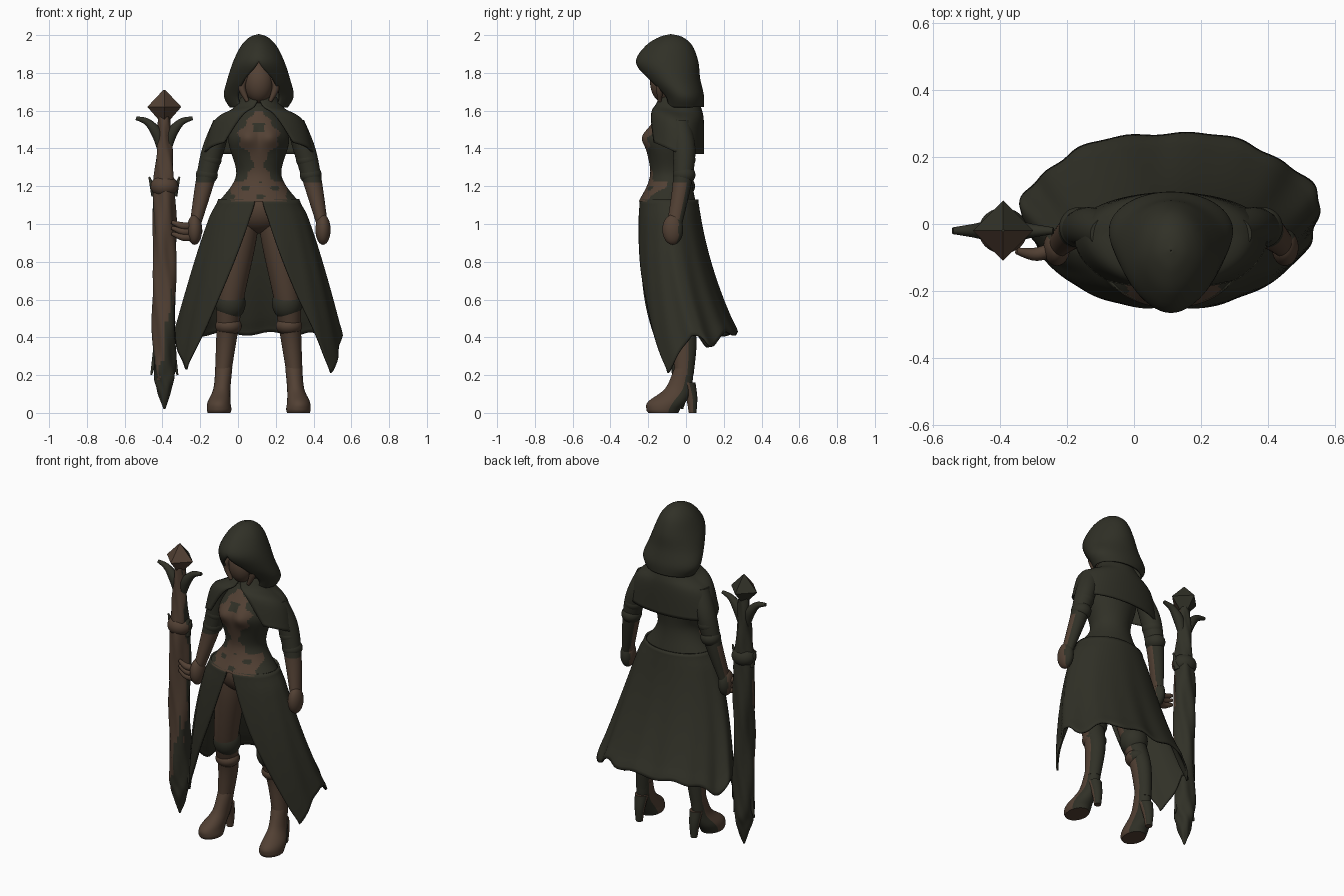
import bpy, bmesh, math
from math import sin, cos, pi, exp, radians
from mathutils import Vector

if "Cube" in bpy.data.objects:
    bpy.data.objects.remove(bpy.data.objects["Cube"])

FIGURE_X = 0.11
STAFF_X = -0.39
STAFF_Y = -0.02


def material(name, red, green, blue):
    mat = bpy.data.materials.new(name)
    mat.use_nodes = True
    colour = (red, green, blue, 1)
    mat.diffuse_color = colour
    mat.node_tree.nodes["Principled BSDF"].inputs["Base Color"].default_value = colour
    return mat


OLIVE = material("dark_olive", 0.03, 0.03, 0.02)
BROWN = material("leather_brown", 0.085, 0.052, 0.034)


# Colour rules: true means brown
def all_olive(centre, normal):
    return False


def brown_front(centre, normal):
    return normal.y < 0.25


def bare_forearm(centre, normal):
    return centre.z < 1.23 and normal.y < 0.45


def ring(z, wide, deep=None, x=0, y=0, gap=0):
    """One elliptical cross-section; gap is the open half angle at the front."""
    return z, wide, deep or wide, x, y, gap


def resample(points, steps):
    """Smooth curve through the given points."""
    points = [points[0], *points, points[-1]]
    fine = []
    for before, start, end, after in zip(points, points[1:], points[2:], points[3:]):
        for k in range(steps):
            t = k / steps
            fine.append([b + t / 2 * (c - a + t * (2 * a - 5 * b + 4 * c - d + t * (3 * (b - c) + d - a)))
                         for a, b, c, d in zip(before, start, end, after)])
    return fine + [list(points[-1])]


def activate(obj):
    bpy.ops.object.select_all(action="DESELECT")
    obj.select_set(True)
    bpy.context.view_layer.objects.active = obj


def smooth(obj):
    activate(obj)
    bpy.ops.object.shade_smooth_by_angle(angle=radians(45))


def loft(name, rings, rule=all_olive, side=1, middle=FIGURE_X, sides=36, steps=6, warp=None, thickness=0):
    """Skin a stack of rings; thickness leaves it open as cloth."""
    bm = bmesh.new()
    rows = resample(rings, steps)
    loops = []
    for j, (z, wide, deep, x, y, gap) in enumerate(rows):
        gap = radians(max(gap, 0))
        loop = []
        for i in range(sides + 1):
            angle = gap + 2 * (pi - gap) * i / sides
            point = Vector((x + wide * sin(angle), y - deep * cos(angle), z))
            if warp:
                point = warp(point, angle, j / (len(rows) - 1))
            loop.append(bm.verts.new((middle + side * point.x, point.y, point.z)))
        loops.append(loop)
    for upper, lower in zip(loops, loops[1:]):
        for i in range(sides):
            bm.faces.new((upper[i], upper[i + 1], lower[i + 1], lower[i]))
    if not thickness:
        bm.faces.new(loops[0][:-1])
        bm.faces.new(loops[-1][:-1])
    bmesh.ops.remove_doubles(bm, verts=bm.verts, dist=0.0004)
    bmesh.ops.recalc_face_normals(bm, faces=bm.faces)
    for face in bm.faces:
        face.material_index = int(rule(face.calc_center_median(), face.normal))
    mesh = bpy.data.meshes.new(name)
    bm.to_mesh(mesh)
    bm.free()
    mesh.materials.append(OLIVE)
    mesh.materials.append(BROWN)
    obj = bpy.data.objects.new(name, mesh)
    bpy.context.collection.objects.link(obj)
    smooth(obj)
    if thickness:
        solid = obj.modifiers.new("thickness", "SOLIDIFY")
        solid.thickness = thickness
        solid.offset = 0


def ball(name, centre, radii, rule=all_olive, side=1, middle=FIGURE_X):
    """Ellipsoid made of rings."""
    x, y, z = centre
    wide, deep, tall = radii
    turns = [pi * (k + 0.1) / 12.2 for k in range(13)]
    rings = [ring(z + tall * cos(a), wide * sin(a), deep * sin(a), x, y) for a in turns]
    loft(name, rings, rule, side, middle, steps=2)


def strand(name, points, mat):
    """Tapered round strand through points (x, y, z, radius)."""
    curve = bpy.data.curves.new(name, "CURVE")
    curve.dimensions = "3D"
    curve.bevel_depth = 1
    curve.bevel_resolution = 3
    curve.use_fill_caps = True
    curve.materials.append(mat)
    fine = resample(points, 6)
    spline = curve.splines.new("POLY")
    spline.points.add(len(fine) - 1)
    for target, (x, y, z, radius) in zip(spline.points, fine):
        target.co = (x, y, z, 1)
        target.radius = radius
    obj = bpy.data.objects.new(name, curve)
    bpy.context.collection.objects.link(obj)
    activate(obj)
    bpy.ops.object.convert(target="MESH")
    smooth(bpy.context.object)


# Hood, narrowed to a peak at the front and open around the face
def peak(point, angle, t):
    point.x *= 1 - 0.3 * (1 - t) * max(cos(angle), 0) ** 2
    return point


loft("hood", [ring(2, 0.001, y=-0.08), ring(1.985, 0.045, 0.06, y=-0.08), ring(1.94, 0.09, 0.12, y=-0.09),
              ring(1.86, 0.13, 0.16, y=-0.1), ring(1.77, 0.16, 0.14, y=-0.07, gap=28),
              ring(1.68, 0.18, 0.11, y=-0.02, gap=38), ring(1.62, 0.15, 0.1, y=-0.01, gap=38)],
     warp=peak, thickness=0.01, sides=48)

# Face, hair and neck
ball("face", (0, -0.11, 1.75), (0.08, 0.08, 0.11), brown_front)
loft("neck", [ring(1.7, 0.05, y=-0.06), ring(1.55, 0.08, y=-0.05)])
for side in (-1, 1):
    strand("hair_lock", [(FIGURE_X + side * 0.05, -0.15, 1.8, 0.01), (FIGURE_X + side * 0.09, -0.14, 1.73, 0.02),
                         (FIGURE_X + side * 0.06, -0.14, 1.65, 0.01)], BROWN)


# Shoulder cape, parted over the chest
def raise_hem(point, angle, t):
    front = max(cos(angle), 0)
    point.z += 0.08 * t * front
    point.y -= 0.06 * t * front
    return point


loft("shoulder_cape", [ring(1.67, 0.09, y=-0.04), ring(1.6, 0.14, 0.11, y=-0.03, gap=8),
                       ring(1.53, 0.24, 0.12, y=-0.03, gap=20), ring(1.37, 0.285, 0.12, y=-0.03, gap=40)],
     warp=raise_hem, thickness=0.01, sides=56)


# Bodice with a leather front panel and a mottled belt
def bodice(centre, normal):
    across = abs(centre.x - FIGURE_X)
    if normal.y > -0.15 or centre.z > 1.6:
        return False
    if centre.z < 1.23:
        return across < 0.15 and sin(centre.x * 40) * sin(centre.z * 70) < 0.6
    notch = across < 0.03 and abs(centre.z - 1.51) < 0.02
    panel = 0.07 + 0.04 * cos((centre.z - 1.46) * 22) + 0.01 * sin(centre.z * 90)
    return across < panel and not notch


def chest(point, angle, t):
    near = (abs(point.x) - 0.07) ** 2 + (point.z - 1.46) ** 2
    point.y -= 0.035 * exp(-near * 300) * max(cos(angle), 0)
    return point


loft("torso", [ring(1.62, 0.07, y=-0.05), ring(1.46, 0.16, 0.13, y=-0.08), ring(1.26, 0.12, 0.11, y=-0.08),
               ring(1.12, 0.21, 0.15, y=-0.1)], bodice, sides=96, steps=20, warp=chest)
ball("hips", (0, -0.09, 1.08), (0.18, 0.13, 0.13), brown_front)


# Long folded skirt, split at the front with trailing points
def skirt_ring(t):
    return ring(1.13 - t, 0.21 + 0.23 * t ** 0.8, 0.15 + 0.09 * t, y=0.12 * t ** 2 - 0.09, gap=5 + 54 * t)


def drape(point, angle, t):
    back = (1 - cos(angle)) / 2
    rise = 0.2 * min(1, max(0, back - 0.25) * 4)
    corner = 0.07 * exp(-((back - 0.7) * 10) ** 2)
    point.z = 1.13 - t * (0.91 - rise + corner - 0.01 * sin(angle * 11))
    fold = 1 + t * (0.02 * sin(angle * 7 + 1) + 0.01 * sin(angle * 17))
    return Vector((point.x * fold, point.y * fold, point.z))


loft("skirt", [skirt_ring(k / 9) for k in range(10)], warp=drape, thickness=0.01, sides=110, steps=4)

# Mirrored legs, boots, arms and hands
for side, label in ((-1, "right_"), (1, "left_")):
    loft(label + "leg", [ring(1.1, 0.09, y=-0.09, x=0.08), ring(0.9, 0.085, x=0.1, y=-0.09),
                         ring(0.6, 0.07, x=0.15, y=-0.06), ring(0.4, 0.055, 0.065, x=0.17, y=-0.01),
                         ring(0.2, 0.042, 0.05, x=0.19, y=-0.01)], brown_front, side)
    ball(label + "knee_cuff", (0.15, -0.05, 0.58), (0.08, 0.08, 0.09), side=side)
    ball(label + "boot_cuff", (0.16, -0.03, 0.46), (0.07, 0.07, 0.05), brown_front, side)
    loft(label + "boot", [ring(0.24, 0.045, 0.05, x=0.185, y=-0.01), ring(0.13, 0.045, 0.07, x=0.195, y=-0.04),
                          ring(0.06, 0.06, 0.1, x=0.21, y=-0.1), ring(0.02, 0.065, 0.09, x=0.21, y=-0.12),
                          ring(0, 0.06, 0.08, x=0.21, y=-0.12)], brown_front, side)
    loft(label + "boot_heel", [ring(0.16, 0.04, x=0.19, y=0.01), ring(0.08, 0.03, x=0.19, y=0.03),
                               ring(0, 0.02, x=0.19, y=0.035)], brown_front, side)
    loft(label + "arm", [ring(1.55, 0.05, x=0.19, y=-0.03), ring(1.4, 0.06, x=0.24, y=-0.01),
                         ring(1.22, 0.05, x=0.285, y=-0.02), ring(1, 0.03, 0.04, x=0.335, y=-0.06)],
         bare_forearm, side)
    for z, x in ((1.34, 0.255), (1.26, 0.275)):
        ball(label + "sleeve_fold", (x, -0.01, z), (0.058, 0.06, 0.05), side=side)
    ball(label + "hand", (0.34, -0.07, 0.97), (0.04, 0.055, 0.08), bare_forearm, side)

# Fingers around the staff, and the thumb
for z in (0.93, 0.96, 0.99):
    strand("finger", [(-0.23, -0.07, z, 0.02), (-0.29, -0.09, z, 0.02), (-0.35, -0.08, z + 0.02, 0.01)], BROWN)
strand("thumb", [(-0.25, -0.05, 0.97, 0.02), (-0.19, -0.06, 0.96, 0.01)], OLIVE)


# Knobbly staff with a torn collar, curled prongs and a crystal
def bark(point, angle, t):
    knob = 1 + 0.07 * sin(3 * angle + t * 22) + 0.05 * sin(5 * angle - t * 37)
    return Vector((point.x * knob, STAFF_Y + (point.y - STAFF_Y) * knob, point.z))


def staff_wood(centre, normal):
    return normal.y < -0.25 and centre.z > 0.42 + 0.25 * sin(normal.x * 3)


loft("staff", [ring(z, radius, y=STAFF_Y) for z, radius in
               ((1.58, 0.03), (1.4, 0.04), (1.1, 0.06), (0.7, 0.06), (0.3, 0.06), (0.15, 0.045), (0.02, 0.005))],
     staff_wood, middle=STAFF_X, steps=10, warp=bark)
ball("staff_collar", (0, STAFF_Y, 1.2), (0.073, 0.068, 0.06), staff_wood, middle=STAFF_X)
for side in (-1, 1):
    def beside(offset, z, radius):
        return STAFF_X + side * offset, STAFF_Y, z, radius

    strand("staff_prong", [beside(0.02, 1.4, 0.02), beside(0.04, 1.48, 0.03), beside(0.09, 1.54, 0.02),
                           beside(0.15, 1.56, 0.01)], OLIVE)
    strand("staff_thorn", [beside(0.05, 1.15, 0.02), beside(0.08, 1.25, 0.005)], OLIVE)
    strand("staff_splinter", [beside(0.04, 0.34, 0.02), beside(0.07, 0.2, 0.005)], OLIVE)
loft("staff_crystal", [ring(1.71, 0.005, y=STAFF_Y), ring(1.62, 0.09, y=STAFF_Y), ring(1.54, 0.02, y=STAFF_Y)],
     lambda centre, normal: normal.y < 0, middle=STAFF_X, sides=4, steps=1)
